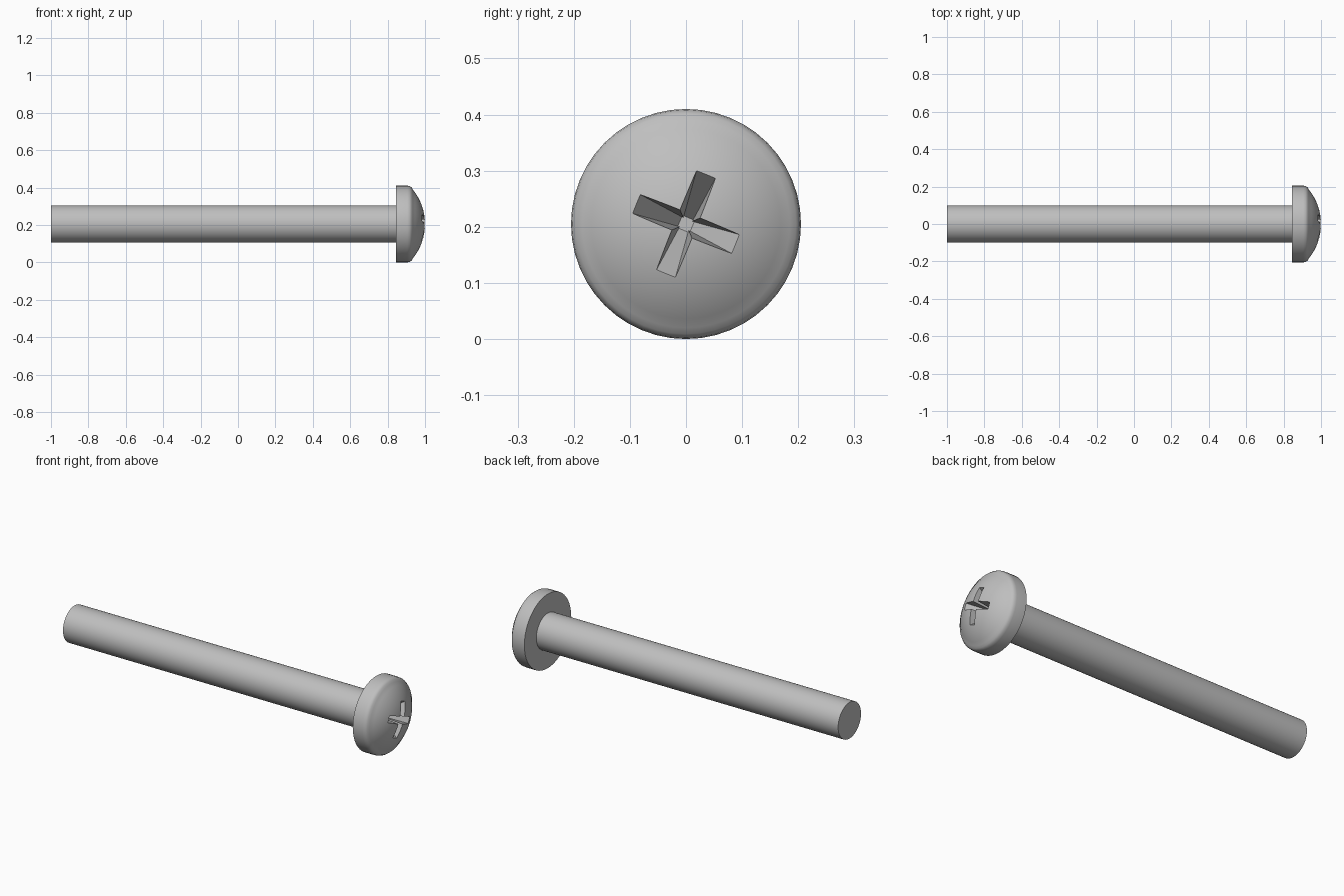
import bpy, bmesh, math
from mathutils import Matrix, Vector

cube = bpy.data.objects.get("Cube")
if cube:
    bpy.data.objects.remove(cube, do_unlink=True)

AXIS_Z = 0.205          # height of the screw axis
HEAD_R = 0.205
SHAFT_R = 0.1
SEGMENTS = 48

steel = bpy.data.materials.new("grey steel")
grey = (0.52, 0.52, 0.52, 1)
steel.diffuse_color = grey
steel.use_nodes = True
steel.node_tree.nodes["Principled BSDF"].inputs["Base Color"].default_value = grey


def make_object(name, bm):
    bmesh.ops.recalc_face_normals(bm, faces=bm.faces)
    mesh = bpy.data.meshes.new(name)
    bm.to_mesh(mesh)
    bm.free()
    mesh.materials.append(steel)
    obj = bpy.data.objects.new(name, mesh)
    bpy.context.collection.objects.link(obj)
    obj.location.z = AXIS_Z
    return obj


def lathe(name, profile):
    """Spin (x, radius) points around the x axis."""
    bm = bmesh.new()
    verts = [bm.verts.new((x, 0, r)) for x, r in profile]
    edges = [bm.edges.new(pair) for pair in zip(verts, verts[1:])]
    bmesh.ops.spin(bm, geom=verts + edges, cent=(0, 0, 0), axis=(1, 0, 0),
                   angle=math.tau, steps=SEGMENTS, use_duplicate=False)
    bmesh.ops.remove_doubles(bm, verts=bm.verts, dist=1e-5)
    return make_object(name, bm)


def slot_cutter(name, angle):
    """Tapered blade, wide at the surface and narrow at the floor."""
    floor, surface, top = 0.87, 0.982, 1.02
    bm = bmesh.new()
    bmesh.ops.create_cube(bm, size=2)
    turn = Matrix.Rotation(angle, 3, 'X')
    for v in bm.verts:
        x = top if v.co.x > 0 else floor
        t = (x - floor) / (surface - floor)
        half_length = 0.012 + 0.082 * t
        half_width = 0.009 + 0.009 * t
        v.co = turn @ Vector((x, v.co.y * half_length, v.co.z * half_width))
    cutter = make_object(name, bm)
    cutter.hide_render = True
    return cutter


# Shaft, flat underside, rounded rim and domed top in one profile
profile = [(-1, 0), (-1, SHAFT_R), (0.845, SHAFT_R), (0.845, HEAD_R),
           (0.905, HEAD_R), (0.918, 0.203), (0.928, 0.196)]
dome_edge, dome_rise, rings = 0.185, 0.066, 10
dome_r = (dome_edge ** 2 + dome_rise ** 2) / (2 * dome_rise)
dome_angle = math.asin(dome_edge / dome_r)
for i in range(rings + 1):
    a = dome_angle * (1 - i / rings)
    profile.append((1 - dome_r * (1 - math.cos(a)), dome_r * math.sin(a)))
screw = lathe("screw", profile)

# Cross-shaped drive recess
cutters = [slot_cutter(f"slot_cutter_{i}", math.radians(68 + 90 * i)) for i in range(2)]
bpy.context.view_layer.objects.active = screw
screw.select_set(True)
for cutter in cutters:
    mod = screw.modifiers.new("drive slot", 'BOOLEAN')
    mod.operation = 'DIFFERENCE'
    mod.solver = 'EXACT'
    mod.object = cutter
    bpy.ops.object.modifier_apply(modifier=mod.name)
for cutter in cutters:
    bpy.data.objects.remove(cutter, do_unlink=True)

bpy.ops.object.select_all(action='DESELECT')
screw.select_set(True)
bpy.ops.object.shade_smooth_by_angle(angle=math.radians(30))
